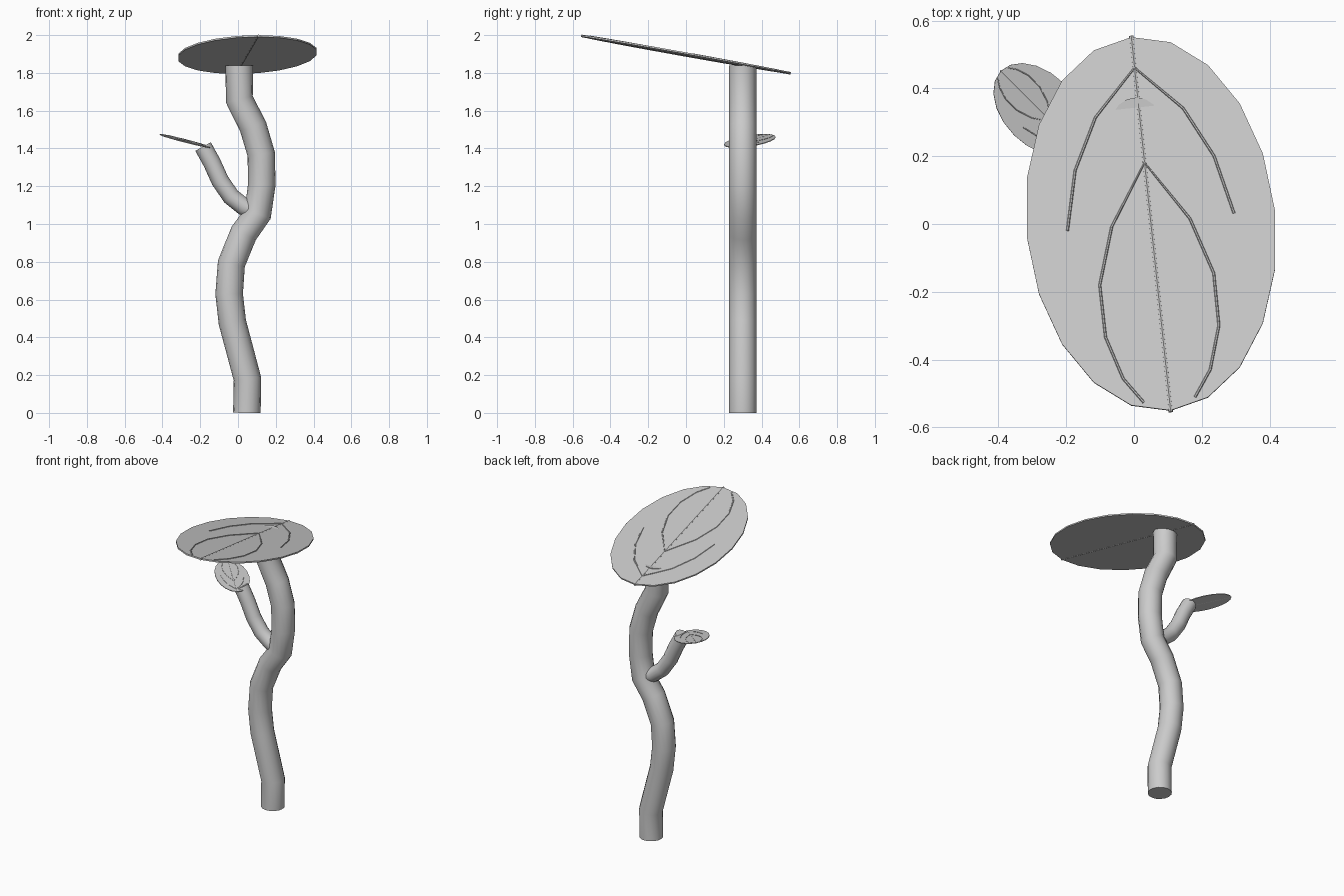
import bpy, bmesh
from mathutils import Matrix, Vector

if "Cube" in bpy.data.objects:
    bpy.data.objects.remove(bpy.data.objects["Cube"])


def tube(name, points, radius, resolution=6, matrix=None):
    """Round capped tube along a polyline."""
    cu = bpy.data.curves.new(name, 'CURVE')
    cu.dimensions = '3D'
    cu.bevel_depth = radius
    cu.bevel_resolution = resolution
    cu.use_fill_caps = True
    sp = cu.splines.new('POLY')
    sp.points.add(len(points) - 1)
    for p, co in zip(sp.points, points):
        p.co = (*co, 1)
    ob = bpy.data.objects.new(name, cu)
    bpy.context.collection.objects.link(ob)
    if matrix:
        ob.matrix_world = matrix
    bpy.ops.object.select_all(action='DESELECT')
    ob.select_set(True)
    bpy.context.view_layer.objects.active = ob
    bpy.ops.object.convert(target='MESH')
    bpy.ops.object.shade_smooth_by_angle()
    return bpy.context.object


# Side veins in leaf space: (along the leaf, sideways), mirrored for the other half
VEINS = [
    [(-.47, 0), (-.334, .13), (-.182, .206), (-.005, .247)],
    [(-.184, 0), (-.003, .116), (.167, .169), (.324, .168), (.453, .129), (.53, .076)],
]


def leaf(name, center, tip, slope, scale, thick, rib):
    """Thin 20-sided elliptical plate with a midrib and side veins."""
    n = Vector((-slope[0], -slope[1], 1)).normalized()
    u = Vector((*tip, slope[0] * tip[0] + slope[1] * tip[1])).normalized()
    s = n.cross(u)
    m = Matrix((u, s, n)).transposed().to_4x4()
    m.translation = center
    a, b = .562 * scale, .368 * scale
    bm = bmesh.new()
    bmesh.ops.create_cone(bm, cap_ends=True, segments=20, radius1=1, radius2=1, depth=thick)
    bmesh.ops.scale(bm, vec=(a, b, 1), verts=bm.verts)
    me = bpy.data.meshes.new(name)
    bm.to_mesh(me)
    bm.free()
    ob = bpy.data.objects.new(name, me)
    ob.matrix_world = m
    bpy.context.collection.objects.link(ob)

    tube(name + "_midrib", [(-a - rib, 0, 0), (a + rib, 0, 0)], thick / 2 + rib * .6, 2, m)
    for i, vein in enumerate(VEINS):
        half = [(t * scale, w * scale, thick / 2) for t, w in vein]
        other = [(t, -w, z) for t, w, z in half[:0:-1]]
        tube(f"{name}_vein_{i + 1}", other + half, rib, 1, m)


# Main wavy stem
Y = .30
stem = [(.047, 0), (.05, .18), (-.03, .48), (-.047, .63), (-.035, .79), (.03, .95),
        (.105, 1.055), (.126, 1.21), (.123, 1.37), (.08, 1.515), (.007, 1.66), (.007, 1.84)]
tube("stem", [(x, Y, z) for x, z in stem], .073)

# Side branch
branch = [(.07, 1.075), (.03, 1.092), (-.037, 1.145), (-.095, 1.23), (-.138, 1.325), (-.185, 1.41)]
tube("branch", [(x, Y, z) for x, z in branch], .047)

# Leaves
leaf("large_leaf", (.05, 0, 1.897), (.1045, -.9945), (.019, -.177), 1, .009, .004)
leaf("small_leaf", (-.28, .338, 1.44), (-.707, .707), (-.23, .06), .29, .004, .0015)
